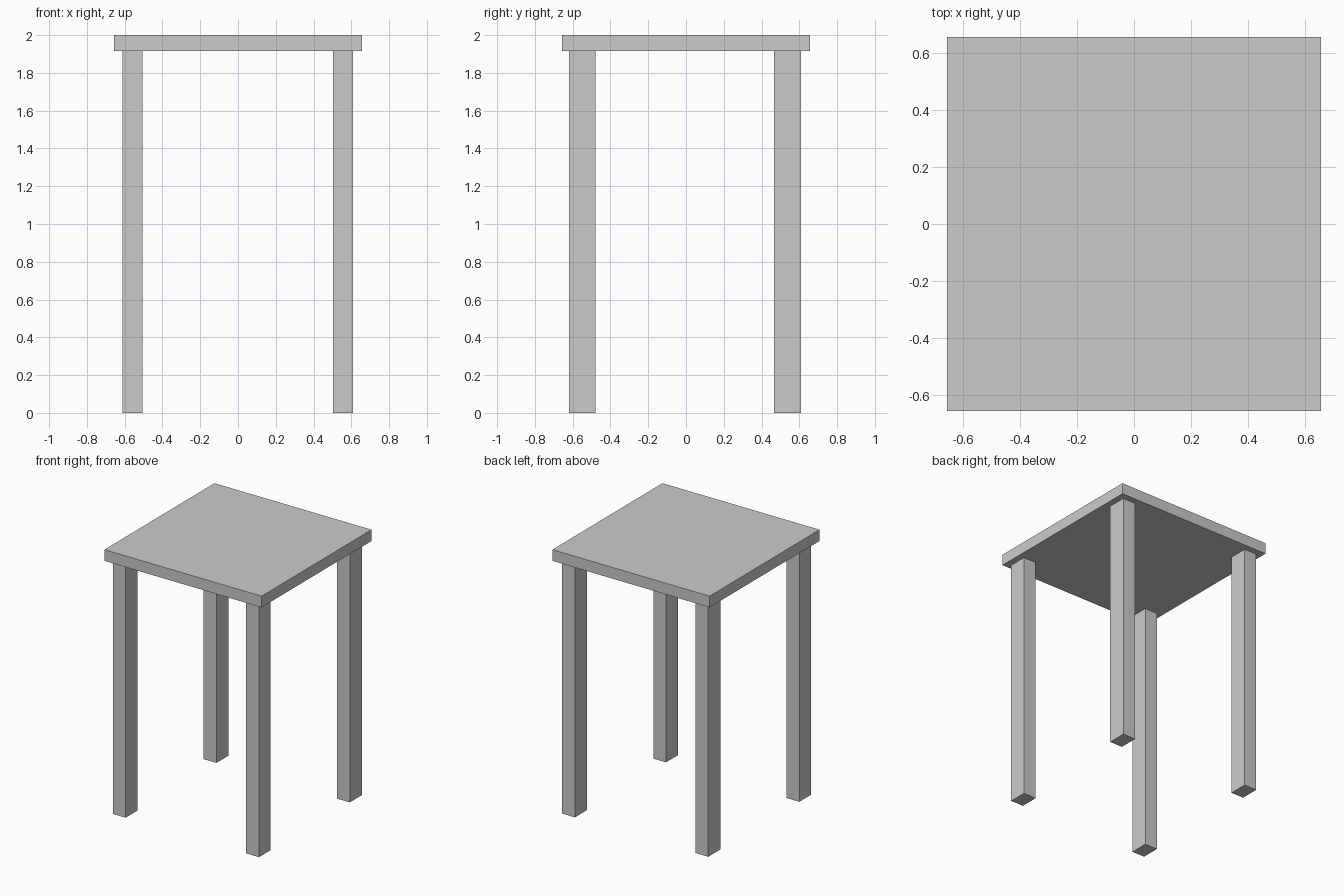
import bpy

if "Cube" in bpy.data.objects:
    bpy.data.objects.remove(bpy.data.objects["Cube"])


def box(name, x0, x1, y0, y1, z0, z1):
    """Add a flat-faced box spanning the given bounds."""
    bpy.ops.mesh.primitive_cube_add(
        size=1, location=((x0 + x1) / 2, (y0 + y1) / 2, (z0 + z1) / 2))
    ob = bpy.context.object
    ob.name = name
    ob.scale = (x1 - x0, y1 - y0, z1 - z0)
    bpy.ops.object.transform_apply(location=False, rotation=False, scale=True)
    return ob


HALF = 0.657      # half width of the square top
UNDERSIDE = 1.915

# Square slab top
box("table_top", -HALF, HALF, -HALF, HALF, UNDERSIDE, 2.0)

# Four straight legs, slightly deeper than wide
columns = {"left": (-0.612, -0.506), "right": (0.502, 0.609)}
rows = {"front": (-0.619, -0.479), "back": (0.465, 0.609)}
for row, (y0, y1) in rows.items():
    for side, (x0, x1) in columns.items():
        box(f"{row}_{side}_leg", x0, x1, y0, y1, 0.0, UNDERSIDE)
